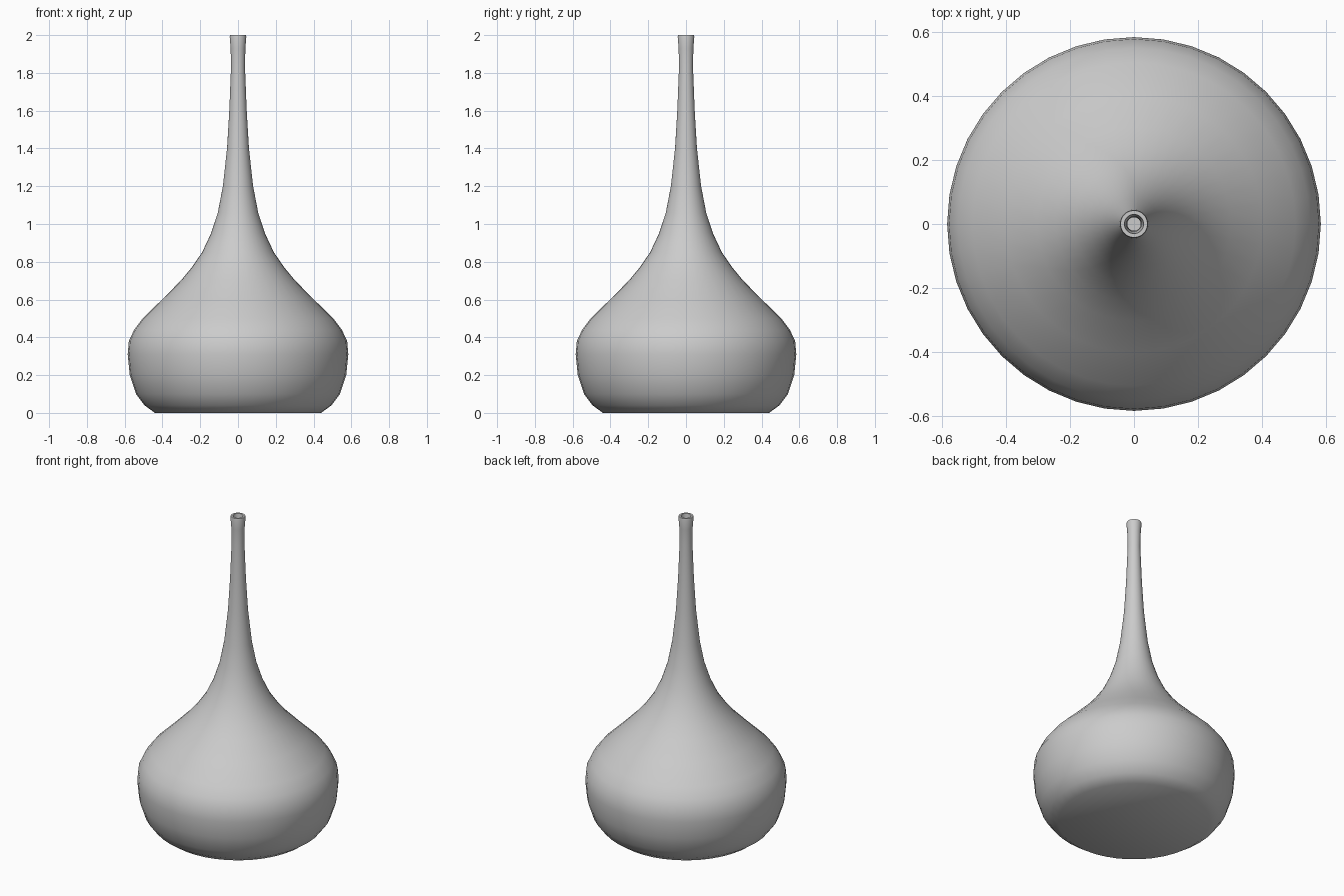
import bpy, bmesh, math

if "Cube" in bpy.data.objects:
    bpy.data.objects.remove(bpy.data.objects["Cube"])

SEGMENTS = 40
WALL = 0.016

# Outer silhouette: (radius, height)
outer = [(0.44, 0.0), (0.495, 0.04), (0.54, 0.10), (0.573, 0.20), (0.584, 0.31),
         (0.578, 0.38), (0.55, 0.44), (0.505, 0.50), (0.402, 0.60), (0.303, 0.70),
         (0.245, 0.77), (0.19, 0.85), (0.143, 0.95), (0.107, 1.06), (0.08, 1.20),
         (0.058, 1.40), (0.046, 1.60), (0.037, 1.83), (0.039, 1.93), (0.044, 1.99),
         (0.042, 2.0)]

# Inner wall follows the outside down to a flat floor
inner = [(r - WALL, max(z, WALL)) for r, z in reversed(outer[:-2])]
inner.insert(0, (0.030, 2.0))
profile = [(0, 0)] + outer + inner + [(0, WALL)]

# Spin the profile into the vase
bm = bmesh.new()
verts = [bm.verts.new((r, 0, z)) for r, z in profile]
edges = [bm.edges.new(pair) for pair in zip(verts, verts[1:])]
bmesh.ops.spin(bm, geom=verts + edges, cent=(0, 0, 0), axis=(0, 0, 1),
               angle=math.tau, steps=SEGMENTS, use_merge=True)
bmesh.ops.remove_doubles(bm, verts=bm.verts, dist=0.0005)
bmesh.ops.recalc_face_normals(bm, faces=bm.faces)
mesh = bpy.data.meshes.new("bottle_vase")
bm.to_mesh(mesh)
bm.free()

vase = bpy.data.objects.new("bottle_vase", mesh)
bpy.context.collection.objects.link(vase)
bpy.context.view_layer.objects.active = vase
vase.select_set(True)
bpy.ops.object.shade_smooth_by_angle(angle=math.radians(40))
